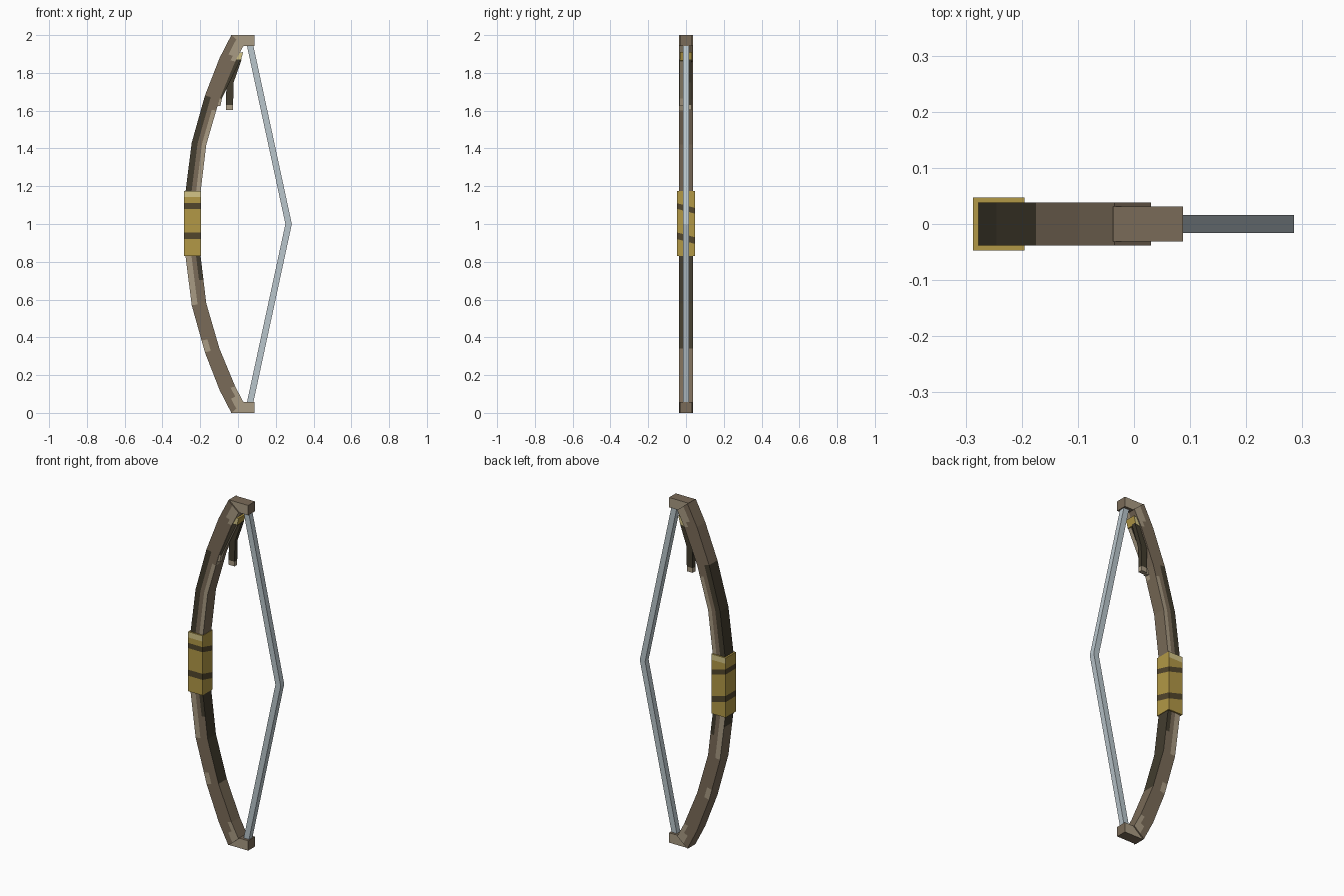
import bpy, bmesh
from mathutils import Vector

cube = bpy.data.objects.get("Cube")
if cube:
    bpy.data.objects.remove(cube)


def srgb(r, g, b):
    return tuple((c / 255 / 12.92) if c < 11 else ((c / 255 + 0.055) / 1.055) ** 2.4
                 for c in (r, g, b)) + (1,)


PALETTE = {
    "brown": srgb(122, 107, 88),
    "tan": srgb(169, 155, 131),
    "dark": srgb(66, 60, 46),
    "gold": srgb(178, 152, 70),
    "light_gold": srgb(212, 197, 135),
    "dark_gold": srgb(82, 70, 44),
    "string_grey": srgb(186, 198, 204),
}
MATS = {}
for name, col in PALETTE.items():
    m = bpy.data.materials.new(name)
    m.use_nodes = True
    m.diffuse_color = col
    m.node_tree.nodes["Principled BSDF"].inputs["Base Color"].default_value = col
    MATS[name] = m


def loft(name, rings, rule):
    """Skin closed rings into a capped solid; rule(lane, band, centre) names the colour."""
    bm = bmesh.new()
    rows = [[bm.verts.new(p) for p in ring] for ring in rings]
    n = len(rows[0])
    faces = []
    for k in range(len(rows) - 1):
        a, b = rows[k], rows[k + 1]
        for i in range(n):
            j = (i + 1) % n
            faces.append((bm.faces.new((a[i], a[j], b[j], b[i])), i, k))
    faces.append((bm.faces.new(rows[0]), -1, 0))
    faces.append((bm.faces.new(rows[-1]), -1, len(rows) - 2))
    mesh = bpy.data.meshes.new(name)
    slots = []
    for f, lane, band in faces:
        c = rule(lane, band, f.calc_center_median())
        if c not in slots:
            slots.append(c)
            mesh.materials.append(MATS[c])
        f.material_index = slots.index(c)
    bmesh.ops.recalc_face_normals(bm, faces=bm.faces[:])
    bm.to_mesh(mesh)
    bm.free()
    ob = bpy.data.objects.new(name, mesh)
    bpy.context.collection.objects.link(ob)
    return ob


def rect(x0, x1, y0, y1, z0, z1=None):
    """Rectangle ring; lanes are front, left, back, right."""
    z1 = z0 if z1 is None else z1
    return [(x0, y0, z0), (x1, y0, z1), (x1, y1, z1), (x0, y1, z0)]


# Bow limb: outer and inner edge of the upper half, mirrored below
OUTER = [(-.278, 1.0), (-.278, 1.17), (-.245, 1.43), (-.175, 1.68), (-.097, 1.88), (-.035, 2.0)]
INNER = [(-.2, 1.0), (-.198, 1.17), (-.168, 1.42), (-.098, 1.66), (-.015, 1.86), (.03, 1.945)]
SECTION = [(0, -1), (.4, -1), (.7, -1), (1, -1), (1, -.2), (1, 1), (.7, 1), (.4, 1), (0, 1)]
STEPS = 4


def sample(line):
    pts = [Vector(p) for p in line]
    out = [a.lerp(b, s / STEPS) for a, b in zip(pts, pts[1:]) for s in range(STEPS)]
    out.append(pts[-1])
    low = [Vector((p.x, 2 - p.y)) for p in reversed(out[1:])]
    return low + out


def limb_colour(lane, band, c):
    z = c.z
    if lane in (0, 7):                       # outer strip of each side
        if 1.17 < z < 1.68:
            return "dark"
        if .57 < z < .83 or .31 < z < .36:
            return "tan"
    elif lane in (1, 6):                     # middle strip
        if z > 1.9 or z < .07:
            return "tan"
    elif lane in (2, 5):                     # inner strip
        if 1.17 < z < 1.62 or z > 1.86 or z < .13:
            return "tan"
        if .68 < z < .83:
            return "dark"
    elif lane in (3, 4):                     # face towards the string
        if .36 < z < .83:
            return "dark"
        if lane == 3 and z > 1.6:
            return "tan"
    elif lane == 8:                          # face away from the string
        if 1.17 < z < 1.68 or .74 < z < .83:
            return "dark"
    return "brown"


rings = [[(o.x + (i.x - o.x) * u, .038 * v, o.y + (i.y - o.y) * u) for u, v in SECTION]
         for o, i in zip(sample(OUTER), sample(INNER))]
loft("bow_limb", rings, limb_colour)

# Grip wrap with painted bands that dip at one corner
BANDS = [.83, .92, .955, 1.08, 1.11, 1.142, 1.175]


def grip_colour(lane, band, c):
    if band in (1, 3):
        return "dark_gold" if lane >= 0 else "gold"
    return "light_gold" if band == 5 and lane in (0, 2) else "gold"


rings = []
for z in BANDS:
    ring = rect(-.287, -.195, -.047, .047, z)
    if BANDS[0] < z < BANDS[-2]:
        x, y, _ = ring[2]
        ring[2] = (x, y, z - .025)
    rings.append(ring)
loft("grip", rings, grip_colour)

# Tip blocks holding the string
for name, z0, z1 in (("upper_tip", 1.943, 2.0), ("lower_tip", 0, .057)):
    loft(name, [rect(-.037, .087, -.031, .031, z) for z in (z0, z1)],
         lambda lane, band, c: "tan" if lane in (0, 2) else "brown")

# Drawn string, bent at the middle
loft("bowstring", [rect(x - .034, x, -.016, .016, z)
                   for x, z in ((.08, .05), (.285, 1.0), (.08, 1.95))],
     lambda lane, band, c: "string_grey")

# Tie and two hanging ribbons below the upper tip
loft("ribbon_tie", [rect(-.035, .015, -.032, .032, 1.855, 1.865),
                    rect(-.02, .027, -.032, .032, 1.9, 1.91)],
     lambda lane, band, c: "light_gold" if lane in (0, 2) else "gold")


def ribbon(name, path, width, y0, y1, inner):
    def colour(lane, band, c):
        if band == 0:
            return "tan"
        return inner if lane == 1 else "dark"
    loft(name, [rect(x - width / 2, x + width / 2, y0, y1, z) for x, z in path], colour)


ribbon("hanging_ribbon", [(-.045, 1.603), (-.045, 1.63), (-.042, 1.75), (0, 1.87)],
       .038, .005, .03, "dark")
ribbon("limb_ribbon", [(-.108, 1.625), (-.1, 1.665), (-.05, 1.77), (-.002, 1.87)],
       .03, -.034, -.01, "tan")
